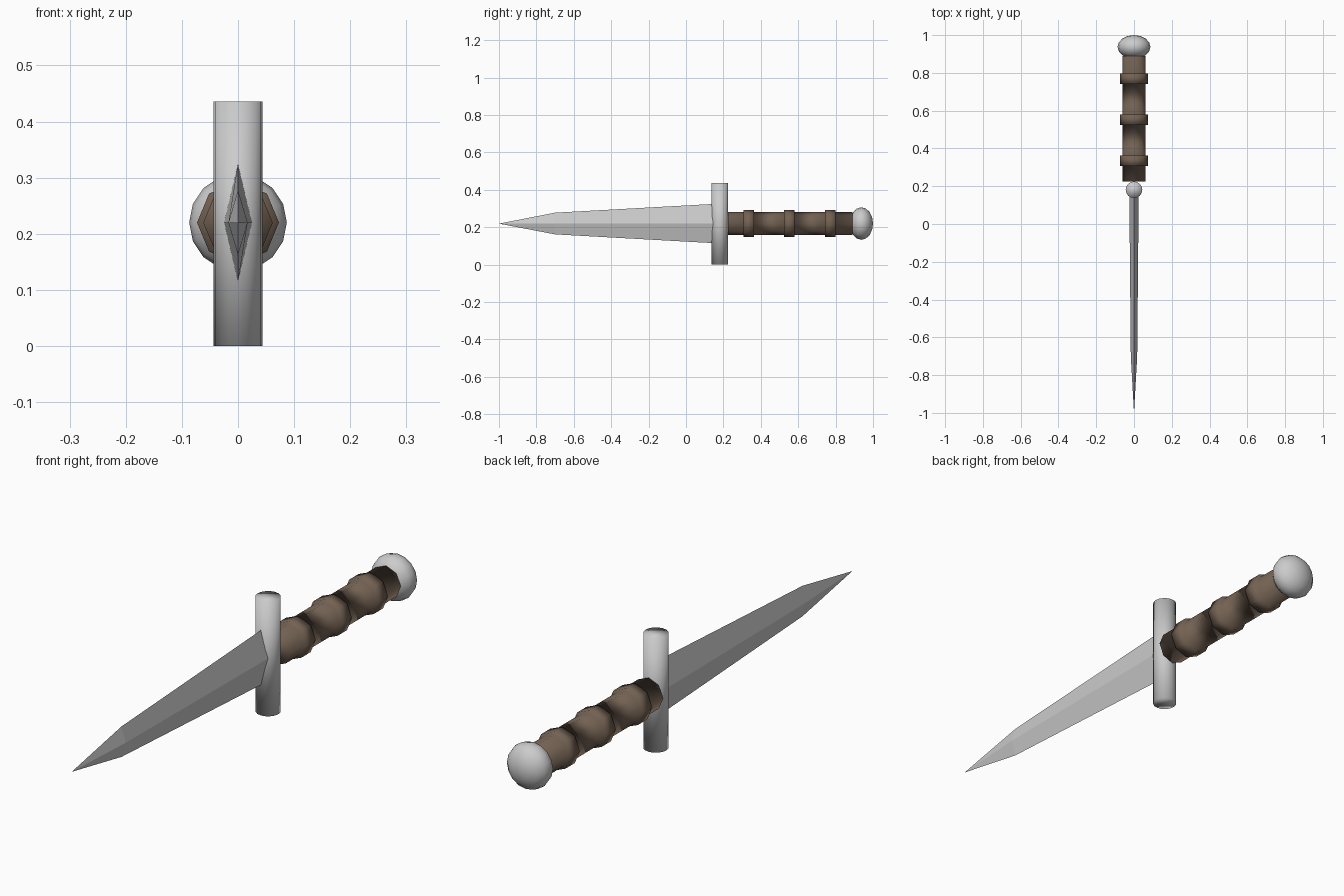
import bpy, bmesh, math
from mathutils import Vector

if "Cube" in bpy.data.objects:
    bpy.data.objects.remove(bpy.data.objects["Cube"])

ZC = 0.22  # height of the dagger's long axis


def finish(name, bm, smooth, color=None):
    bmesh.ops.recalc_face_normals(bm, faces=bm.faces)
    mesh = bpy.data.meshes.new(name)
    bm.to_mesh(mesh)
    bm.free()
    for p in mesh.polygons:
        p.use_smooth = smooth
    ob = bpy.data.objects.new(name, mesh)
    bpy.context.collection.objects.link(ob)
    if color:
        mat = bpy.data.materials.new(name + "_brown")
        mat.diffuse_color = color
        mat.use_nodes = True
        mat.node_tree.nodes["Principled BSDF"].inputs["Base Color"].default_value = mat.diffuse_color
        mesh.materials.append(mat)
    return ob


def loft(bm, rings):
    """Skin a list of point rings and cap both ends."""
    loops = [[bm.verts.new(p) for p in r] for r in rings]
    n = len(loops[0])
    for a, b in zip(loops, loops[1:]):
        for i in range(n):
            j = (i + 1) % n
            bm.faces.new((a[i], a[j], b[j], b[i]))
    bm.faces.new(loops[0])
    bm.faces.new(loops[-1][::-1])


def circle_y(y, r, n):
    return [(r * math.cos(math.tau * i / n), y, ZC + r * math.sin(math.tau * i / n))
            for i in range(n)]


def diamond(y, half_x, half_z):
    return [(half_x, y, ZC), (0, y, ZC + half_z), (-half_x, y, ZC), (0, y, ZC - half_z)]


# Blade: diamond section tapering to a point
bm = bmesh.new()
loft(bm, [diamond(0.17, 0.025, 0.106), diamond(-0.70, 0.017, 0.058),
          diamond(-1.0, 0.0005, 0.0005)])
bmesh.ops.remove_doubles(bm, verts=bm.verts, dist=0.002)
finish("blade", bm, False)

# Crossguard: upright round bar
bm = bmesh.new()
bmesh.ops.create_cone(bm, cap_ends=True, segments=16, radius1=0.044, radius2=0.044, depth=0.436)
bmesh.ops.translate(bm, verts=bm.verts, vec=Vector((0, 0.181, 0.218)))
finish("crossguard", bm, True)

# Grip: octagonal bar with three raised bands
bm = bmesh.new()
profile = [(0.225, 0.062)]
for y in (0.335, 0.553, 0.77):
    profile += [(y - 0.028, 0.062), (y - 0.028, 0.073), (y + 0.028, 0.073), (y + 0.028, 0.062)]
profile.append((0.89, 0.062))
loft(bm, [circle_y(y, r, 8) for y, r in profile])
finish("grip", bm, True, (0.17, 0.12, 0.085, 1))

# Pommel: flattened ball
bm = bmesh.new()
bmesh.ops.create_uvsphere(bm, u_segments=16, v_segments=8, radius=1)
for v in bm.verts:
    x, y, z = v.co
    v.co = (x * 0.087, 0.938 + z * 0.062, ZC + y * 0.087)
finish("pommel", bm, True)
